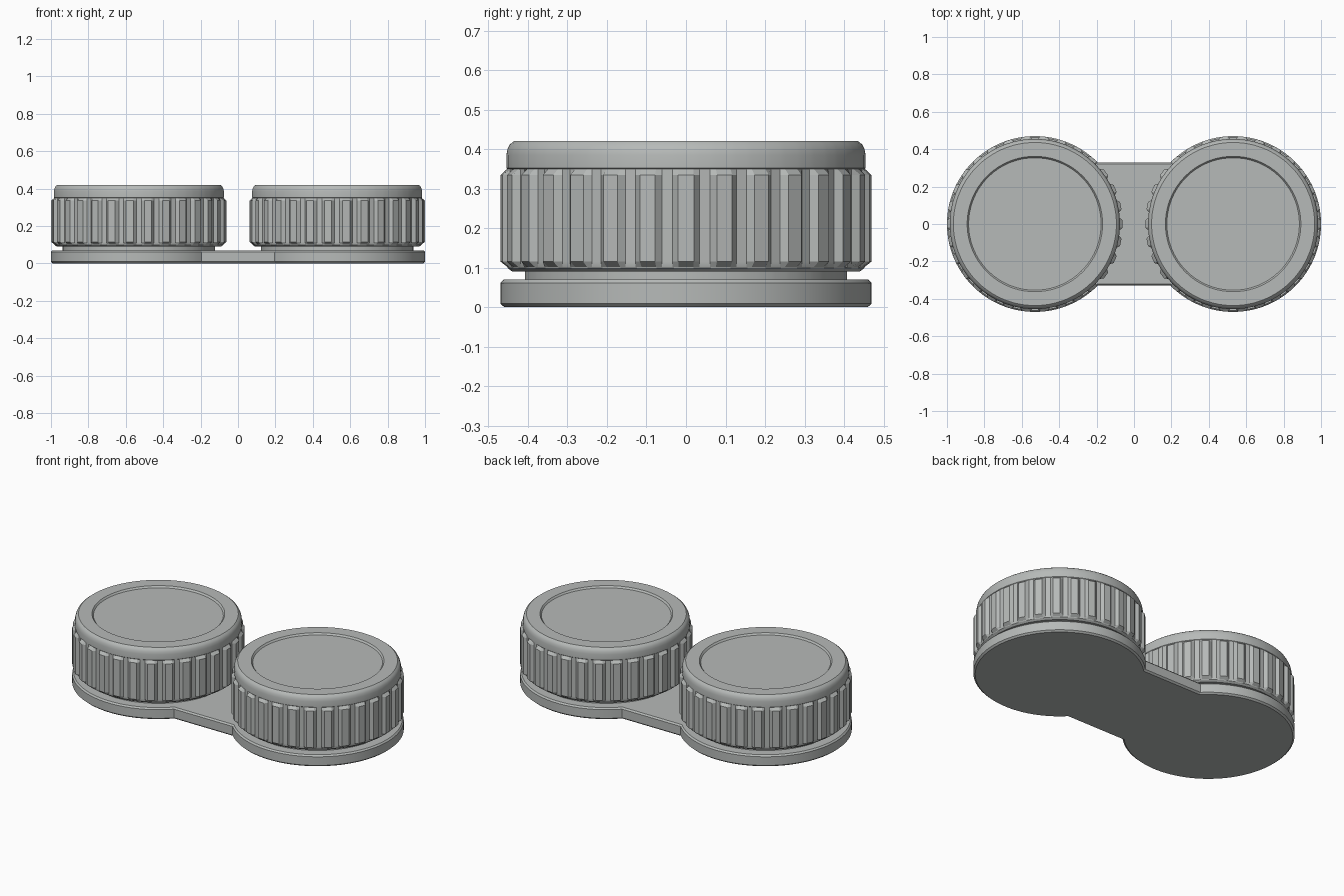
import bpy, bmesh, math

if "Cube" in bpy.data.objects:
    bpy.data.objects.remove(bpy.data.objects["Cube"])

CX, R, BRIDGE = 0.53, 0.47, 0.33
RIBS = 30

grey = bpy.data.materials.new("pale grey plastic")
grey.diffuse_color = (0.47, 0.49, 0.48, 1)
grey.use_nodes = True
grey.node_tree.nodes["Principled BSDF"].inputs["Base Color"].default_value = grey.diffuse_color


def loft(name, rings):
    """Skin a stack of equal-length point rings and cap both ends."""
    bm = bmesh.new()
    loops = [[bm.verts.new(p) for p in ring] for ring in rings]
    n = len(loops[0])
    for a, b in zip(loops, loops[1:]):
        for i in range(n):
            j = (i + 1) % n
            bm.faces.new((a[i], a[j], b[j], b[i]))
    bm.faces.new(loops[0][::-1])
    bm.faces.new(loops[-1])
    bmesh.ops.recalc_face_normals(bm, faces=bm.faces)
    mesh = bpy.data.meshes.new(name)
    bm.to_mesh(mesh)
    bm.free()
    mesh.materials.append(grey)
    obj = bpy.data.objects.new(name, mesh)
    bpy.context.collection.objects.link(obj)
    bpy.context.view_layer.objects.active = obj
    obj.select_set(True)
    bpy.ops.object.shade_smooth_by_angle(angle=math.radians(25))
    obj.select_set(False)
    return obj


def base_ring(inset, z, steps=96):
    """Outline of two discs joined by a straight bridge."""
    r = R - inset
    start = math.asin((BRIDGE - inset) / r)
    pts = []
    for side in (1, -1):
        for i in range(steps + 1):
            a = -(math.pi - start) + 2 * (math.pi - start) * i / steps
            pts.append((side * (CX + r * math.cos(a)), side * r * math.sin(a), z))
    return pts


def cap_ring(cx, r, z, rib=0.0):
    """Circle of points, with raised flat-topped ribs of height rib."""
    pts = []
    for k in range(RIBS):
        for offset, up in ((-0.36, 0), (-0.2, 1), (0.2, 1), (0.36, 0)):
            a = 2 * math.pi * (k + offset) / RIBS
            rad = r + rib * up
            pts.append((cx + rad * math.cos(a), rad * math.sin(a), z))
    return pts


# Base plate with chamfered rims
loft("base_plate", [base_ring(i, z) for i, z in
                    ((0.010, 0), (0, 0.009), (0, 0.061), (0.008, 0.07))])

# Cap profile: radius, height, rib height
CAP = ((0.440, 0.09, 0), (0.452, 0.099, 0), (0.453, 0.102, 0),
       (0.453, 0.115, 0.017), (0.453, 0.335, 0.017), (0.453, 0.350, 0),
       (0.455, 0.352, 0), (0.455, 0.385, 0), (0.452, 0.400, 0),
       (0.446, 0.412, 0), (0.436, 0.420, 0), (0.362, 0.420, 0),
       (0.354, 0.410, 0))

for label, cx in (("left", -CX), ("right", CX)):
    # Narrow neck between the base and the cap
    loft(label + "_neck", [cap_ring(cx, 0.408, z) for z in (0.06, 0.095)])
    # Ribbed screw cap with a shallow recessed top
    loft(label + "_cap", [cap_ring(cx, r, z, rib) for r, z, rib in CAP])
